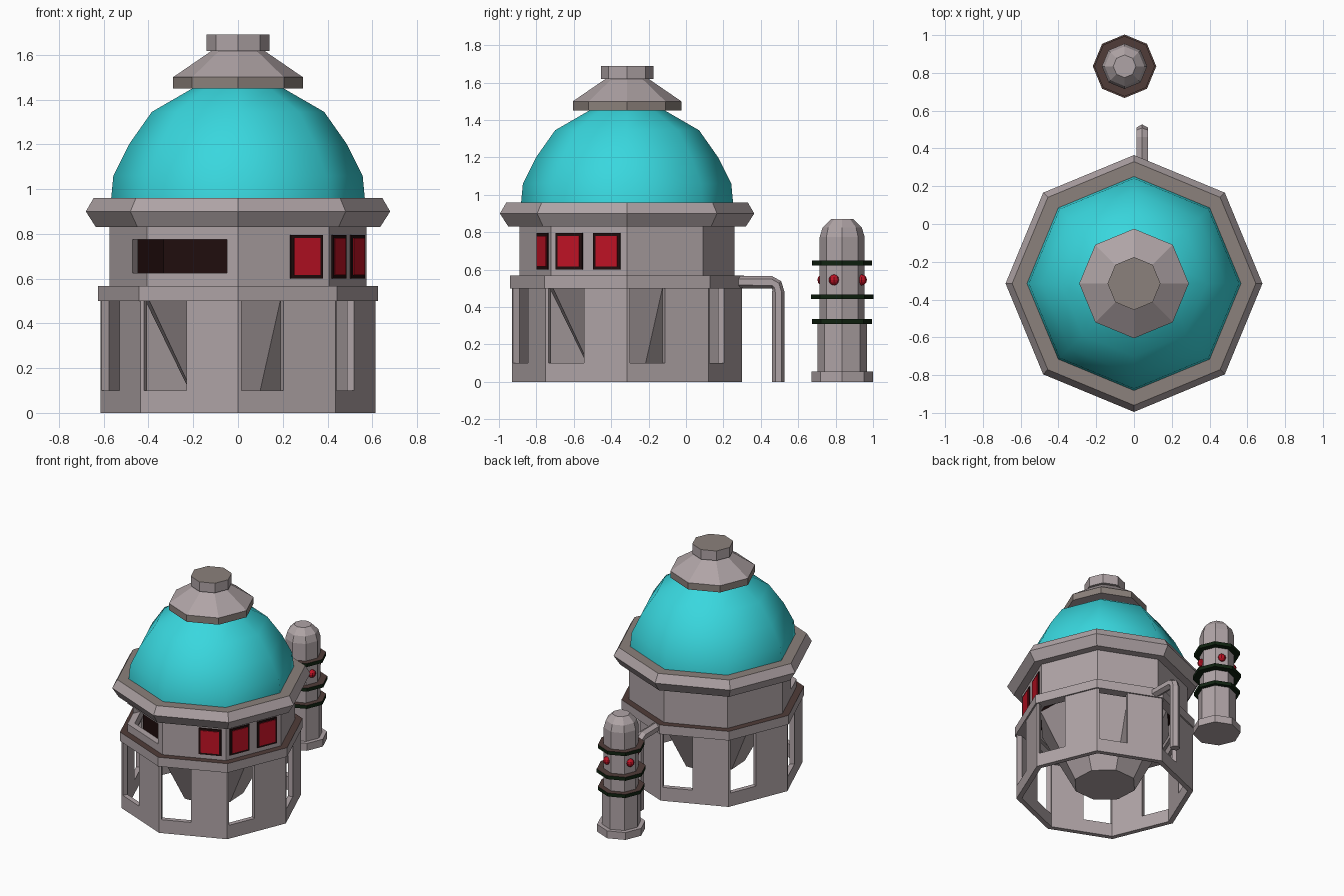
import bpy, math
from mathutils import Vector

if "Cube" in bpy.data.objects:
    bpy.data.objects.remove(bpy.data.objects["Cube"])

def material(name, rgb):
    m = bpy.data.materials.new(name)
    m.diffuse_color = (*rgb, 1)
    m.use_nodes = True
    m.node_tree.nodes["Principled BSDF"].inputs["Base Color"].default_value = m.diffuse_color
    return m

GREY = material("mauve grey", (0.43, 0.37, 0.38))
TAUPE = material("taupe", (0.26, 0.22, 0.20))
BROWN = material("ledge brown", (0.08, 0.045, 0.04))
CYAN = material("cyan", (0.04, 0.68, 0.73))
RED = material("red", (0.52, 0.006, 0.018))
DARK = material("dark interior", (0.014, 0.004, 0.004))
GREEN = material("dark green", (0.005, 0.016, 0.005))

HOUSE = (0, -0.315)
TANK = (-0.05, 0.835)
C8 = math.cos(math.pi / 8)

def add(name, verts, faces, mats, idx=None):
    me = bpy.data.meshes.new(name)
    me.from_pydata(verts, [], faces)
    for m in mats:
        me.materials.append(m)
    if idx:
        me.polygons.foreach_set("material_index", idx)
    me.update()
    ob = bpy.data.objects.new(name, me)
    bpy.context.collection.objects.link(ob)
    return ob

def lathe(name, prof, mats, center=HOUSE, closed=False, seg=None, caps=(), turn=0.0, n=8):
    """Octagonal turned shape; seg = colour index per profile segment, caps = (end, colour)."""
    verts = [(center[0] + r * math.cos(2 * math.pi * i / n + turn),
              center[1] + r * math.sin(2 * math.pi * i / n + turn), z)
             for r, z in prof for i in range(n)]
    faces, idx = [], []
    count = len(prof) if closed else len(prof) - 1
    for k in range(count):
        a, b = k * n, (k + 1) % len(prof) * n
        for i in range(n):
            j = (i + 1) % n
            faces.append((a + i, a + j, b + j, b + i))
            idx.append(seg[k] if seg else 0)
    for end, col in caps:
        if end == "top":
            faces.append([(len(prof) - 1) * n + i for i in range(n)])
        else:
            faces.append(list(range(n))[::-1])
        idx.append(col)
    return add(name, verts, faces, mats, idx)

def wall_box(name, angle, dist, off, z, size, mat):
    """Box on an octagon face: size = (depth, width, height)."""
    a = math.radians(angle)
    nrm, tan = Vector((math.cos(a), math.sin(a), 0)), Vector((-math.sin(a), math.cos(a), 0))
    c = Vector((*HOUSE, z)) + nrm * dist + tan * off
    s = [(-1, -1), (1, -1), (1, 1), (-1, 1)]
    verts = [c + nrm * x * size[0] / 2 + tan * y * size[1] / 2 + Vector((0, 0, h * size[2] / 2))
             for h in (-1, 1) for x, y in s]
    faces = [(3, 2, 1, 0), (4, 5, 6, 7)] + [(i, (i + 1) % 4, (i + 1) % 4 + 4, i + 4) for i in range(4)]
    return add(name, verts, faces, [mat])

def cut(ob, cutters):
    for c in cutters:
        c.hide_render = True
        m = ob.modifiers.new("cut", "BOOLEAN")
        m.operation, m.object, m.solver = "DIFFERENCE", c, "EXACT"
    bpy.context.view_layer.update()
    ev = ob.evaluated_get(bpy.context.evaluated_depsgraph_get())
    me = bpy.data.meshes.new_from_object(ev)
    ob.modifiers.clear()
    ob.data = me
    for c in cutters:
        bpy.data.objects.remove(c)

# lower storey: hollow wall with one opening per face
lower = lathe("lower_wall", [(0.615, 0), (0.615, 0.52), (0.577, 0.52), (0.577, 0)], [GREY], closed=True)
cut(lower, [wall_box("opening_cutter", 22.5 + 45 * k, 0.55, -0.117, 0.3, (0.2, 0.205, 0.4), GREY)
            for k in range(8)])
lathe("ledge_band", [(0.626, 0.5), (0.626, 0.568), (0.55, 0.568), (0.55, 0.5)],
      [GREY, BROWN], closed=True, seg=[0, 1, 0, 0])

# hopper hanging inside the lower storey
lathe("hopper", [(0.22, 0.08), (0.475, 0.57)], [GREY], caps=(("bottom", 0), ("top", 0)),
      turn=math.radians(25.5))

# upper storey with a wrap-around viewing slot and dark interior
upper = lathe("upper_wall", [(0.575, 0.56), (0.575, 0.86), (0.525, 0.86), (0.525, 0.56)], [GREY], closed=True)
cut(upper, [wall_box("slot_cutter", -112.5, 0.471, -0.0865, 0.7, (0.32, 0.505, 0.15), GREY)])
lathe("dark_interior", [(0.47, 0.571), (0.47, 0.9)], [DARK], caps=(("bottom", 0), ("top", 0)))

# red windows in dark frames
for i, (ang, off) in enumerate([(-67.5, 0.11), (-22.5, -0.114), (-22.5, 0.104)]):
    d = 0.575 * C8
    wall_box(f"window_frame_{i}", ang, d + 0.003, off, 0.698, (0.009, 0.155, 0.195), DARK)
    wall_box(f"window_pane_{i}", ang, d + 0.006, off, 0.698, (0.014, 0.125, 0.165), RED)

# eaves ring
lathe("eaves_ring", [(0.52, 0.83), (0.635, 0.83), (0.68, 0.90), (0.645, 0.96), (0.52, 0.96)],
      [GREY, TAUPE], closed=True, seg=[0, 0, 0, 1, 0])

# dome, smooth shaded
dome = lathe("dome", [(0.567, 0.955), (0.557, 1.06), (0.487, 1.20), (0.385, 1.345), (0.2, 1.452)], [CYAN])
dome.data.polygons.foreach_set("use_smooth", [True] * len(dome.data.polygons))

# roof cap
lathe("roof_cap", [(0.29, 1.45), (0.29, 1.50), (0.115, 1.62)], [GREY, TAUPE],
      seg=[1, 0], caps=(("bottom", 0), ("top", 0)))
lathe("roof_knob", [(0.14, 1.618), (0.14, 1.69)], [GREY, TAUPE], caps=(("bottom", 0), ("top", 1)))

# separate tank with rings and lamps
lathe("tank_base", [(0.165, 0), (0.165, 0.055)], [GREY], TANK, caps=(("bottom", 0), ("top", 0)))
lathe("tank_body", [(0.133, 0.05), (0.133, 0.33), (0.12, 0.335), (0.12, 0.775), (0.105, 0.825), (0.06, 0.87)],
      [GREY], TANK, caps=(("bottom", 0), ("top", 0)))
for i, (z, r) in enumerate([(0.323, 0.16), (0.455, 0.168), (0.635, 0.16)]):
    lathe(f"tank_ring_{i}", [(0.11, z - 0.013), (r, z - 0.013), (r, z + 0.013), (0.11, z + 0.013)],
          [GREEN, BROWN], TANK, closed=True, seg=[0, 0, 1, 0])
for k in range(4):
    a = math.radians(-22.5 + 90 * k)
    bpy.ops.mesh.primitive_uv_sphere_add(segments=8, ring_count=6, radius=0.029,
        location=(TANK[0] + 0.112 * math.cos(a), TANK[1] + 0.112 * math.sin(a), 0.545))
    lamp = bpy.context.object
    lamp.name = f"tank_lamp_{k}"
    lamp.data.materials.append(RED)

# bent drain pipe at the back, six-sided
def pipe_ring(y, z, tilt, r=0.037):
    """Hexagon around the pipe path; tilt 0 = path along y, 90 = path straight down."""
    t = math.radians(tilt)
    out = []
    for k in range(6):
        a = math.pi / 2 + k * math.pi / 3
        u, v = r * 0.95 * math.cos(a), r * 0.9 * math.sin(a)
        out.append((0.043 + u, y + v * math.sin(t), z + v * math.cos(t)))
    return out

path = [(0.2, 0.535, 0), (0.46, 0.532, 0), (0.485, 0.515, 45), (0.494, 0.48, 90), (0.494, 0.0, 90)]
pv = [p for s in path for p in pipe_ring(*s)]
pf = [(a * 6 + i, a * 6 + (i + 1) % 6, a * 6 + 6 + (i + 1) % 6, a * 6 + 6 + i)
      for a in range(len(path) - 1) for i in range(6)]
pf += [tuple(range(6))[::-1], tuple(range(24, 30))]
pipe = add("drain_pipe", pv, pf, [GREY])

# consistent outward normals on closed parts
import bmesh
for ob in bpy.data.objects:
    bm = bmesh.new()
    bm.from_mesh(ob.data)
    bmesh.ops.recalc_face_normals(bm, faces=bm.faces)
    bm.to_mesh(ob.data)
    bm.free()
